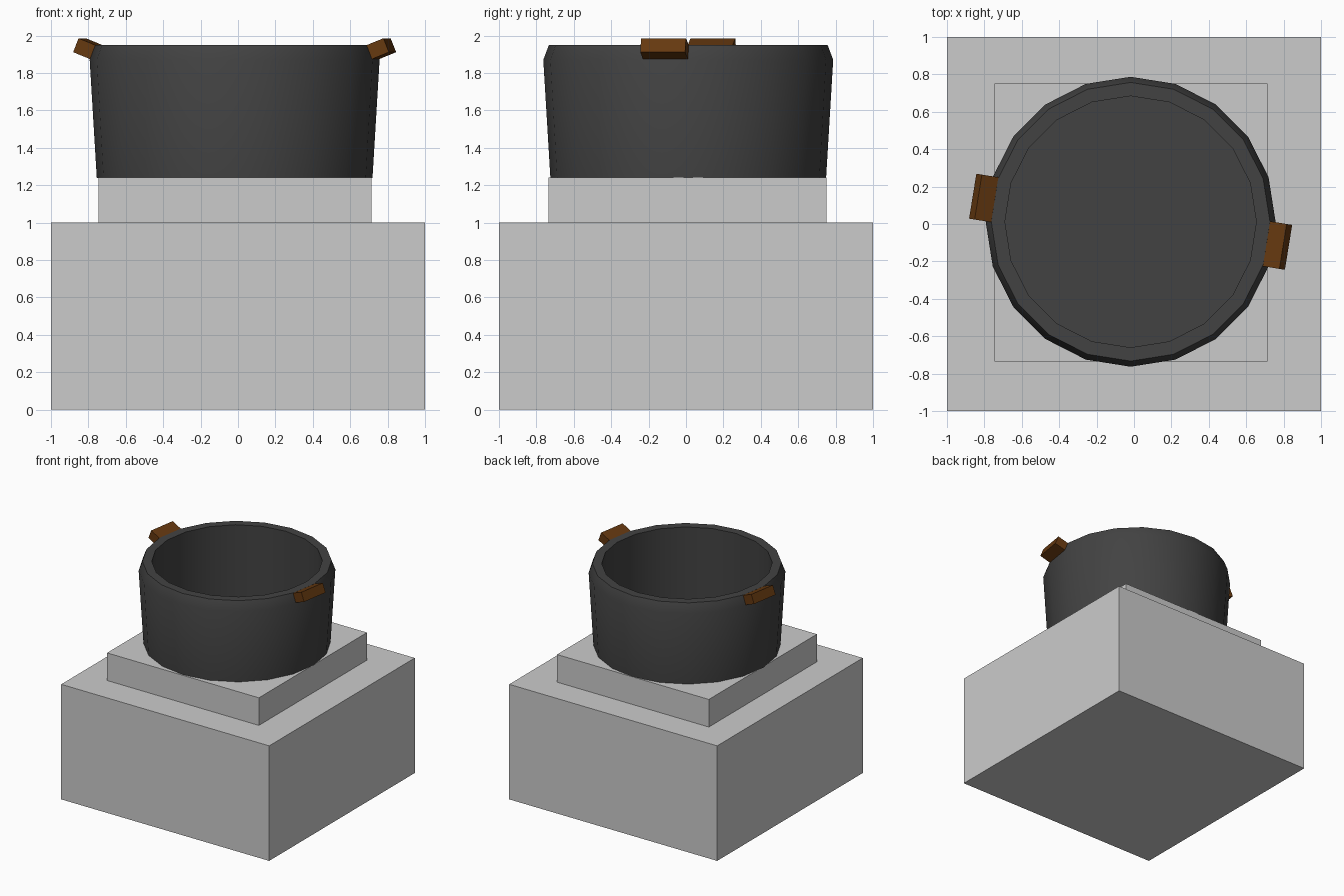
import bpy, bmesh, math
from mathutils import Matrix, Vector

if "Cube" in bpy.data.objects:
    bpy.data.objects.remove(bpy.data.objects["Cube"])


def material(name, color):
    m = bpy.data.materials.new(name)
    m.diffuse_color = (*color, 1)
    m.use_nodes = True
    m.node_tree.nodes["Principled BSDF"].inputs["Base Color"].default_value = m.diffuse_color
    return m


STONE = material("light_grey", (0.6, 0.6, 0.6))
IRON = material("dark_iron", (0.055, 0.055, 0.055))
WOOD = material("brown_wood", (0.13, 0.04, 0.005))
CENTRE = Vector((-0.018, 0.012, 0))


def finish(name, bm, mat):
    bmesh.ops.recalc_face_normals(bm, faces=bm.faces)
    mesh = bpy.data.meshes.new(name)
    bm.to_mesh(mesh)
    bm.free()
    mesh.materials.append(mat)
    obj = bpy.data.objects.new(name, mesh)
    bpy.context.collection.objects.link(obj)
    return obj


def box(name, size, matrix, mat):
    bm = bmesh.new()
    bmesh.ops.create_cube(bm, size=1, matrix=matrix @ Matrix.Diagonal((*size, 1)))
    return finish(name, bm, mat)


# Stepped base
box("base_block", (2, 2, 1), Matrix.Translation((0, 0, 0.5)), STONE)
box("upper_step", (1.46, 1.485, 0.24), Matrix.Translation((-0.015, 0.008, 1.12)), STONE)

# Hollow pot: 20-sided rings from outer bottom, over the rim, to the inner floor
SIDES = 20
profile = [(0.737, 1.238), (0.775, 1.87), (0.745, 1.95), (0.672, 1.95), (0.672, 1.28)]
bm = bmesh.new()
rings = []
for r, z in profile:
    rings.append([bm.verts.new(CENTRE + Vector((r * math.cos(a), r * math.sin(a), z)))
                  for a in (math.tau * i / SIDES for i in range(SIDES))])
for lo, hi in zip(rings, rings[1:]):
    for i in range(SIDES):
        j = (i + 1) % SIDES
        bm.faces.new((lo[i], lo[j], hi[j], hi[i]))
bm.faces.new(rings[0])
bm.faces.new(rings[-1])
pot = finish("pot", bm, IRON)
bpy.context.view_layer.objects.active = pot
pot.select_set(True)
bpy.ops.object.shade_smooth_by_angle(angle=math.radians(35))

# Two opposite grips, tilted upward away from the rim
for name, yaw in (("right_handle", -9.2), ("left_handle", 170.8)):
    place = (Matrix.Translation(CENTRE) @ Matrix.Rotation(math.radians(yaw), 4, 'Z')
             @ Matrix.Translation((0.78, 0, 1.924)) @ Matrix.Rotation(math.radians(-22), 4, 'Y'))
    box(name, (0.13, 0.243, 0.08), place, WOOD)
